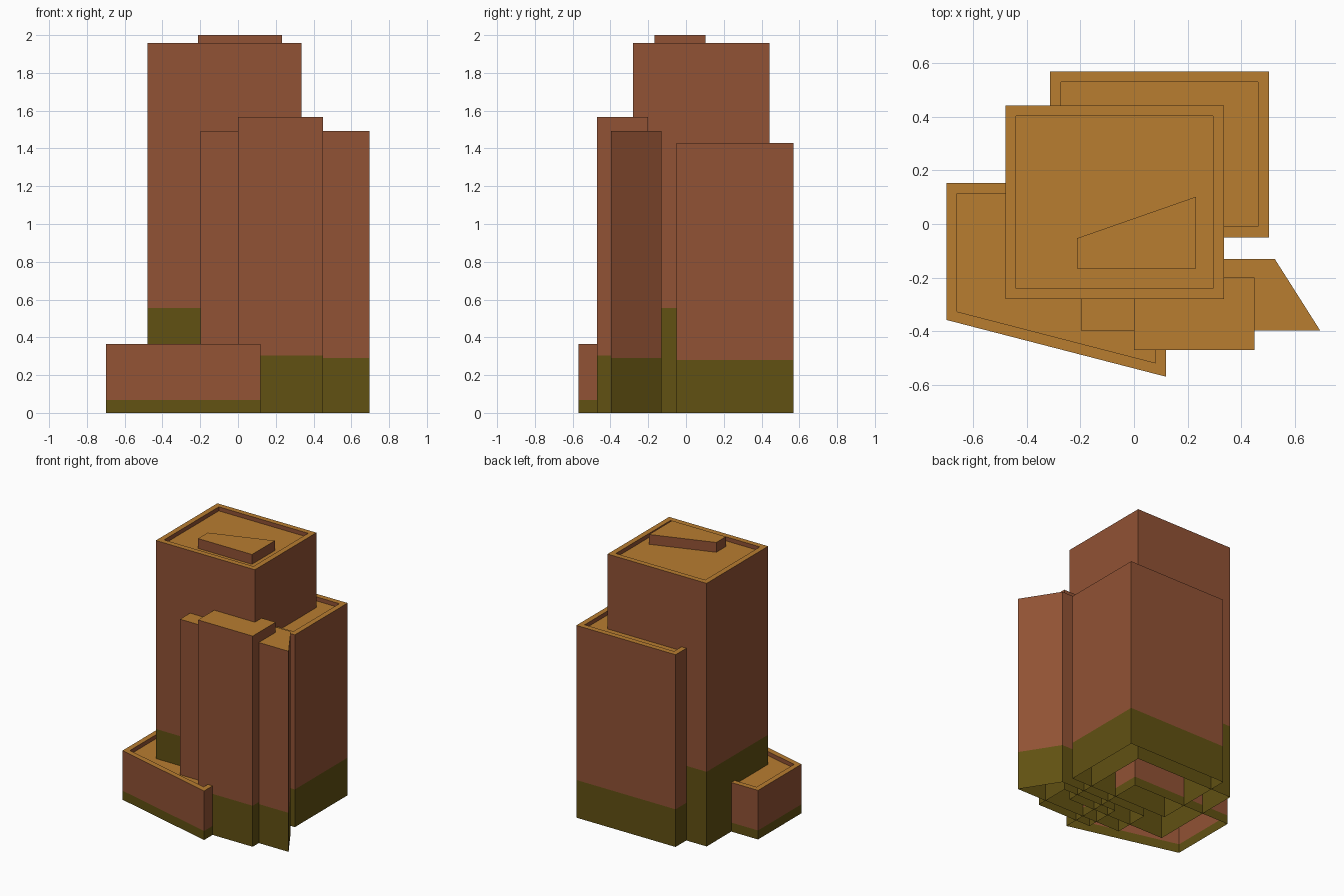
import bpy, bmesh
from mathutils import Vector

if "Cube" in bpy.data.objects:
    bpy.data.objects.remove(bpy.data.objects["Cube"])


def material(name, rgb):
    m = bpy.data.materials.new(name)
    m.diffuse_color = (*rgb, 1.0)
    m.use_nodes = True
    m.node_tree.nodes["Principled BSDF"].inputs["Base Color"].default_value = m.diffuse_color
    return m


MATS = [
    material("brown wall", (0.285, 0.085, 0.035)),
    material("ochre roof", (0.48, 0.205, 0.03)),
    material("olive base", (0.12, 0.082, 0.006)),
]


def block(name, outline, z0, z1, base=0.0, rim=0.0, sink=0.03):
    """Open-bottomed prism with an optional sunken roof and a coloured base band."""
    bm = bmesh.new()
    low = [bm.verts.new((x, y, z0)) for x, y in outline]
    high = [bm.verts.new((x, y, z1)) for x, y in outline]
    n = len(outline)
    for i in range(n):
        j = (i + 1) % n
        bm.faces.new((low[i], low[j], high[j], high[i]))
    top = bm.faces.new(high)
    bm.normal_update()
    # parapet: inset the roof, then push it down
    if rim:
        bmesh.ops.inset_region(bm, faces=[top], thickness=rim, use_even_offset=True)
        new = bmesh.ops.extrude_discrete_faces(bm, faces=[top])["faces"]
        bmesh.ops.translate(bm, verts=list(new[0].verts), vec=(0, 0, -sink))
    # cut the walls where the base band ends
    if base:
        bmesh.ops.bisect_plane(bm, geom=bm.verts[:] + bm.edges[:] + bm.faces[:],
                               plane_co=Vector((0, 0, base)), plane_no=Vector((0, 0, 1)))
    bm.normal_update()
    for f in bm.faces:
        if f.normal.z > 0.5:
            f.material_index = 1
        elif f.calc_center_median().z < base:
            f.material_index = 2
    me = bpy.data.meshes.new(name)
    bm.to_mesh(me)
    bm.free()
    for m in MATS:
        me.materials.append(m)
    ob = bpy.data.objects.new(name, me)
    bpy.context.collection.objects.link(ob)
    return ob


def rect(x0, x1, y0, y1):
    return [(x0, y0), (x1, y0), (x1, y1), (x0, y1)]


# towers with parapets
block("main_tower", rect(-0.48, 0.335, -0.28, 0.443), 0, 1.957, base=0.555, rim=0.04)
block("back_tower", rect(-0.313, 0.503, -0.05, 0.57), 0, 1.43, base=0.28, rim=0.04)
# low podium with a slanted front
block("podium", [(-0.70, -0.358), (0.12, -0.57), (0.12, 0.153), (-0.70, 0.153)],
      0, 0.365, base=0.067, rim=0.04)
# flat-topped slabs on the front
block("front_slab", rect(0.0, 0.45, -0.47, -0.20), 0, 1.567, base=0.305)
block("wedge_slab", [(-0.198, -0.398), (0.695, -0.398), (0.525, -0.13), (-0.198, -0.13)],
      0, 1.492, base=0.29)
# slanted plant room on the roof
block("roof_room", [(-0.212, -0.167), (0.232, -0.167), (0.232, 0.102), (-0.212, -0.053)],
      1.927, 2.0)
